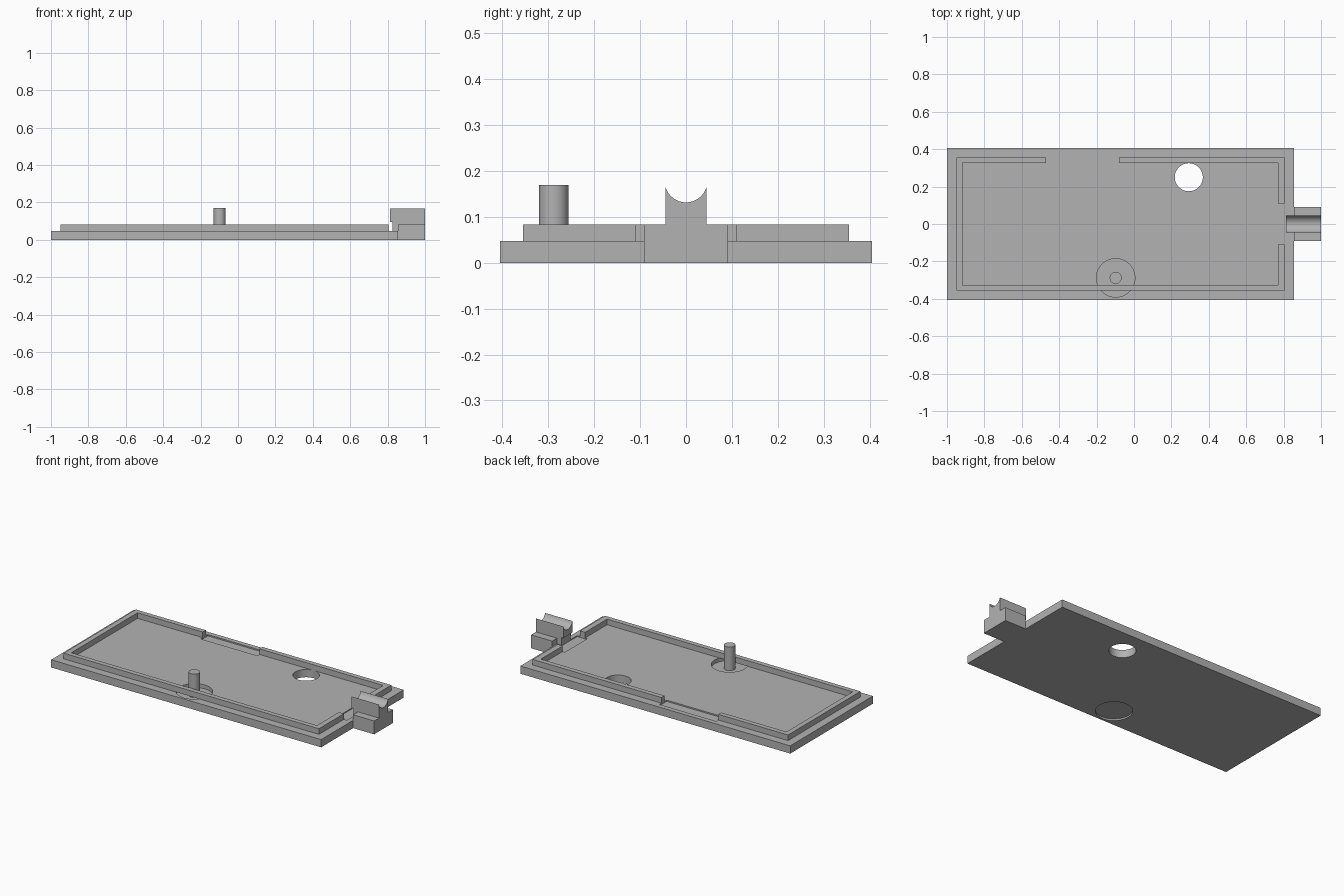
import bpy
import math

old = bpy.data.objects.get("Cube")
if old:
    bpy.data.objects.remove(old, do_unlink=True)

grey = bpy.data.materials.new("plain_grey")
grey.use_nodes = True
colour = (0.45, 0.45, 0.45, 1)
grey.diffuse_color = colour
grey.node_tree.nodes["Principled BSDF"].inputs["Base Color"].default_value = colour


def finish(name):
    ob = bpy.context.object
    ob.name = name
    bpy.ops.object.transform_apply(location=False, rotation=True, scale=True)
    ob.data.materials.append(grey)
    return ob


def box(name, x, y, z):
    """Box from (low, high) ranges along each axis."""
    spans = (x, y, z)
    bpy.ops.mesh.primitive_cube_add(size=1, location=[(a + b) / 2 for a, b in spans])
    bpy.context.object.scale = [b - a for a, b in spans]
    return finish(name)


def cylinder(name, radius, x, y, z):
    """Upright cylinder with z given as a (low, high) range."""
    bpy.ops.mesh.primitive_cylinder_add(
        vertices=64, radius=radius, depth=z[1] - z[0], location=(x, y, sum(z) / 2))
    return finish(name)


def combine(target, tool, operation="DIFFERENCE"):
    mod = target.modifiers.new(tool.name, "BOOLEAN")
    mod.operation = operation
    mod.solver = "EXACT"
    mod.object = tool
    bpy.context.view_layer.objects.active = target
    bpy.ops.object.modifier_apply(modifier=mod.name)


FLOOR, RIM_TOP, TOP = 0.048, 0.083, 0.17
POST_X, POST_Y = -0.098, -0.288

# Lid plate and the raised rim around its floor
plate = box("lid_plate", (-1, 0.855), (-0.405, 0.405), (0, FLOOR))
rim = box("lid_rim", (-0.95, 0.805), (-0.355, 0.355), (FLOOR, RIM_TOP))
rim_void = box("rim_void", (-0.918, 0.77), (-0.325, 0.325), (0, 0.2))
combine(rim, rim_void)

# Cable arm: wide block at the end with a narrow saddle on top
arm = box("cable_arm", (0.855, 1), (-0.092, 0.092), (0, RIM_TOP))
saddle = box("saddle_block", (0.812, 1), (-0.045, 0.045), (FLOOR, TOP))
combine(arm, saddle, "UNION")
bpy.ops.mesh.primitive_cylinder_add(
    vertices=64, radius=0.0464, depth=0.4, location=(0.9, 0, 0.178),
    rotation=(0, math.pi / 2, 0))
groove = finish("saddle_groove")
combine(arm, groove)

# Notch in the back rim and slot in the end rim
notch = box("back_notch", (-0.47, -0.08), (0.305, 0.375), (0.04, 0.1))
slot = box("end_slot", (0.755, 0.825), (-0.11, 0.11), (0.042, 0.095))
for cutter in (notch, slot):
    combine(plate, cutter)
    combine(rim, cutter)
combine(arm, slot)

# Round through hole, and the thinned disc under the post
hole = cylinder("round_hole", 0.075, 0.293, 0.25, (-0.1, 0.2))
recess_top = cylinder("recess_top", 0.103, POST_X, POST_Y, (0.024, 0.1))
recess_bottom = cylinder("recess_bottom", 0.103, POST_X, POST_Y, (-0.1, 0.01))
for cutter in (hole, recess_top, recess_bottom):
    combine(plate, cutter)

# Button post standing on the disc
post = cylinder("button_post", 0.032, POST_X, POST_Y, (0.02, TOP))

for cutter in (rim_void, saddle, groove, notch, slot, hole, recess_top, recess_bottom):
    bpy.data.objects.remove(cutter, do_unlink=True)

# Smooth the round surfaces, keep hard edges crisp
bpy.ops.object.select_all(action="DESELECT")
for ob in (plate, rim, arm, post):
    ob.select_set(True)
    bpy.context.view_layer.objects.active = ob
bpy.ops.object.shade_smooth_by_angle(angle=math.radians(30))
